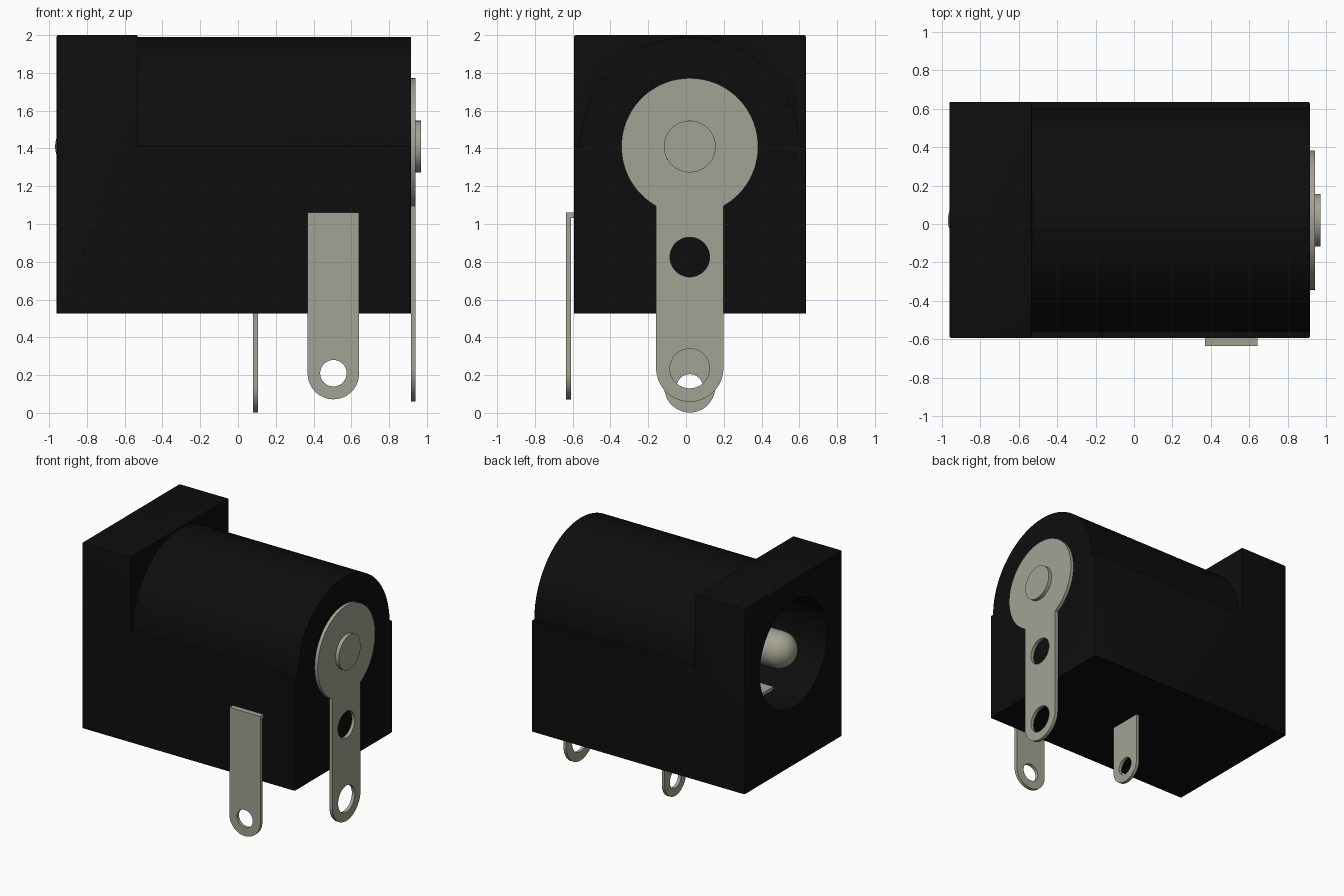
import bpy, bmesh, math
from mathutils import Matrix, Vector

if "Cube" in bpy.data.objects:
    bpy.data.objects.remove(bpy.data.objects["Cube"])

CY, CZ = 0.02, 1.41          # barrel axis


def material(name, rgb):
    m = bpy.data.materials.new(name)
    m.diffuse_color = (*rgb, 1)
    m.use_nodes = True
    m.node_tree.nodes["Principled BSDF"].inputs["Base Color"].default_value = m.diffuse_color
    return m


BLACK = material("black plastic", (0.0042, 0.0042, 0.0042))
METAL = material("dull metal", (0.37, 0.365, 0.295))


def finish(name, bm, mat):
    """Turn a bmesh into a named object, smooth with sharp edges kept."""
    bmesh.ops.remove_doubles(bm, verts=bm.verts, dist=1e-5)
    bmesh.ops.recalc_face_normals(bm, faces=bm.faces)
    me = bpy.data.meshes.new(name)
    bm.to_mesh(me)
    bm.free()
    me.materials.clear()
    me.materials.append(mat)
    me.shade_smooth()
    me.set_sharp_from_angle(angle=math.radians(30))
    ob = bpy.data.objects.new(name, me)
    bpy.context.collection.objects.link(ob)
    return ob


def arc(u, v, r, a0, a1, n=48):
    """Points on an arc, angles in degrees."""
    return [(u + r * math.cos(math.radians(a0 + (a1 - a0) * i / n)),
             v + r * math.sin(math.radians(a0 + (a1 - a0) * i / n))) for i in range(n + 1)]


def lathe(name, profile, mat, steps=64):
    """Spin an (x, radius) profile about the barrel axis."""
    bm = bmesh.new()
    vs = [bm.verts.new((x, CY, CZ + r)) for x, r in profile]
    es = [bm.edges.new(p) for p in zip(vs, vs[1:])]
    bmesh.ops.spin(bm, geom=vs + es, cent=(0, CY, CZ), axis=(1, 0, 0),
                   angle=2 * math.pi, steps=steps, use_merge=True)
    return finish(name, bm, mat)


def plate(name, outline, holes, thick, matrix):
    """Flat sheet-metal part with round holes, placed by a matrix."""
    cu = bpy.data.curves.new(name + "_outline", 'CURVE')
    cu.dimensions, cu.fill_mode, cu.extrude = '2D', 'BOTH', thick / 2
    for pts in [outline] + [arc(u, v, r, 0, 360)[:-1] for u, v, r in holes]:
        sp = cu.splines.new('POLY')
        sp.points.add(len(pts) - 1)
        for p, (u, v) in zip(sp.points, pts):
            p.co = (u, v, 0, 1)
        sp.use_cyclic_u = True
    tmp = bpy.data.objects.new(name + "_curve", cu)
    bm = bmesh.new()
    me = bpy.data.meshes.new_from_object(tmp)
    bm.from_mesh(me)
    bpy.data.objects.remove(tmp)
    bpy.data.meshes.remove(me)
    bm.transform(matrix)
    return finish(name, bm, METAL)


def box(name, lo, hi):
    lo, hi = Vector(lo), Vector(hi)
    bm = bmesh.new()
    bmesh.ops.create_cube(bm, size=1, matrix=Matrix.Translation((lo + hi) / 2)
                          @ Matrix.Diagonal((*(hi - lo), 1)))
    return finish(name, bm, METAL)


# housing: L-shaped side profile extruded across y, slightly softened edges
profile = [(-.96, .525), (.915, .525), (.915, 1.41), (-.53, 1.41), (-.53, 2), (-.96, 2)]
bm = bmesh.new()
face = bm.faces.new([bm.verts.new((x, -.593, z)) for x, z in profile])
new = bmesh.ops.extrude_face_region(bm, geom=[face])["geom"]
bmesh.ops.translate(bm, vec=(0, 1.228, 0), verts=[g for g in new if isinstance(g, bmesh.types.BMVert)])
bmesh.ops.recalc_face_normals(bm, faces=bm.faces)


def softened(e):
    a, b = (v.co for v in e.verts)
    on_floor = max(a.z, b.z) < .53
    in_corner = any(abs(c.x + .53) < .01 and c.z < 1.5 for c in (a, b))
    return not on_floor and not in_corner


bmesh.ops.bevel(bm, geom=[e for e in bm.edges if softened(e)], offset=.009,
                segments=2, profile=.5, affect='EDGES')
housing = finish("housing", bm, BLACK)

# barrel joined on, socket bore cut out
barrel = lathe("barrel_helper", [(-.75, 0), (-.75, .58), (.915, .58), (.915, 0)], BLACK, 96)
bore = lathe("bore_cutter", [(-1.2, 0), (-1.2, .425), (.7, .425), (.7, 0)], BLACK, 96)
for helper, op in ((barrel, 'UNION'), (bore, 'DIFFERENCE')):
    mod = housing.modifiers.new(op.lower(), 'BOOLEAN')
    mod.object, mod.operation, mod.solver = helper, op, 'EXACT'
bpy.context.view_layer.update()
dg = bpy.context.evaluated_depsgraph_get()
mesh = bpy.data.meshes.new_from_object(housing.evaluated_get(dg))
housing.modifiers.clear()
housing.data = mesh
mesh.shade_smooth()
mesh.set_sharp_from_angle(angle=math.radians(30))
for helper in (barrel, bore):
    bpy.data.objects.remove(helper)

# centre pin with round tip, riveted through the back
tip = [(-.83 + x, r) for x, r in arc(0, 0, .138, 180, 90, 16)]
tip[0] = (tip[0][0], 0)
lathe("centre_pin", tip + [(.97, .137), (.97, 0)], METAL)

# sheet directions: facing x (u = y, v = z) and facing y (u = x, v = z)
FACE_X = Matrix(((0, 0, 1, 0), (1, 0, 0, 0), (0, 1, 0, 0), (0, 0, 0, 1)))
FACE_Y = Matrix(((1, 0, 0, 0), (0, 0, -1, 0), (0, 1, 0, 0), (0, 0, 0, 1)))

# back terminal: disc over a tongue with two holes
w, R = .178, .362
a = math.degrees(math.acos(w / R))
plate("back_terminal", arc(CY, .237, w, 180, 360) + arc(CY, CZ, R, -a, 180 + a, 96),
      [(CY, .235, .105), (CY, .825, .105)], .026, Matrix.Translation((.928, 0, 0)) @ FACE_X)

# side terminal with a bent tab into the housing
plate("side_terminal", arc(.505, .208, .136, 180, 360) + [(.641, 1.06), (.369, 1.06)],
      [(.505, .21, .07)], .027, Matrix.Translation((0, -.622, 0)) @ FACE_Y)
box("side_terminal_tab", (.369, -.622, 1.032), (.641, -.45, 1.06))

# spring terminal: leg below the housing and strip along the bore floor
plate("spring_terminal", arc(CY, .137, .135, 180, 360) + [(CY + .135, 1.025), (CY - .135, 1.025)],
      [(CY, .135, .07)], .026, Matrix.Translation((.092, 0, 0)) @ FACE_X)
box("spring_contact", (-.69, CY - .135, .998), (.092, CY + .135, 1.025))
